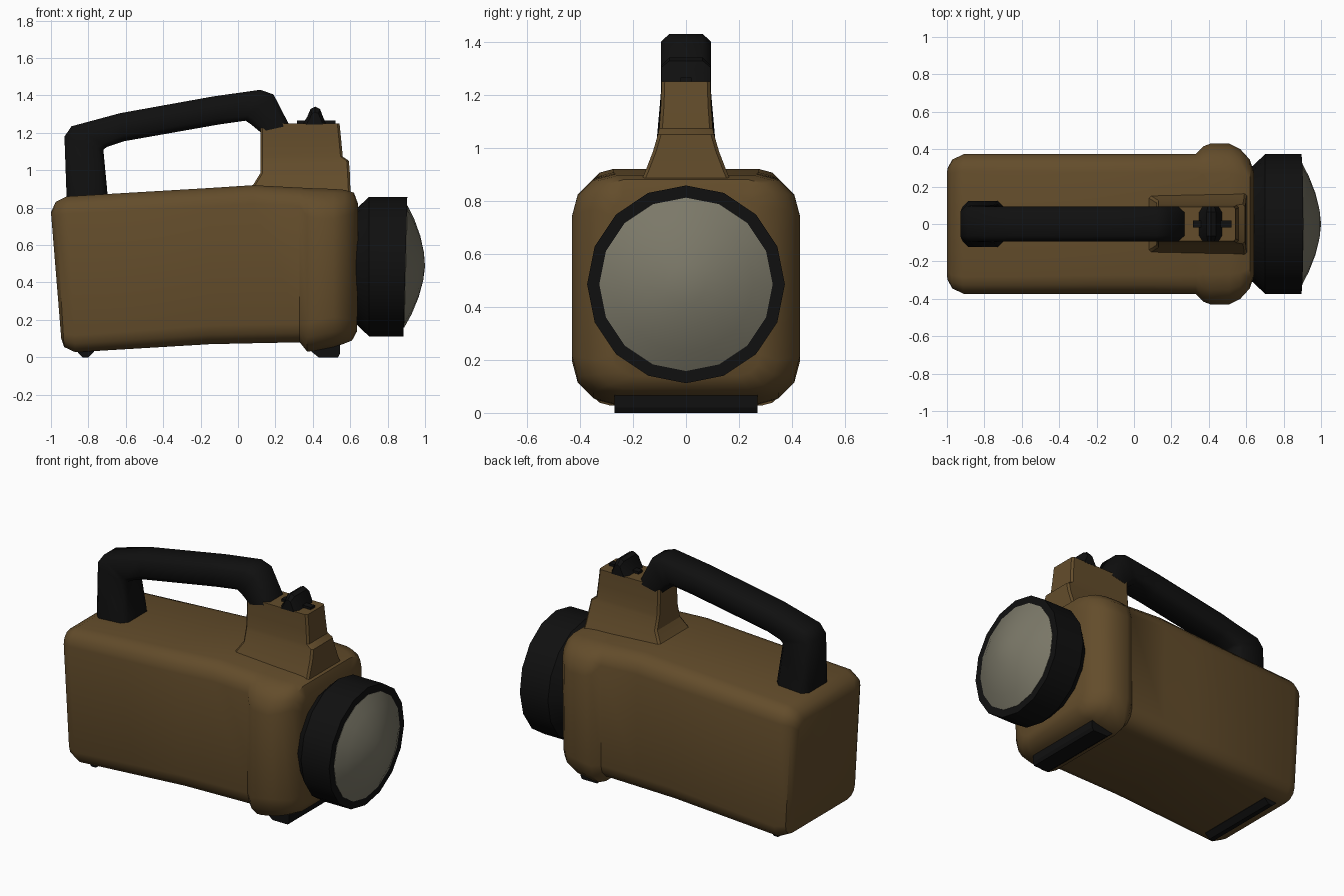
import bpy, bmesh, math

if "Cube" in bpy.data.objects:
    bpy.data.objects.remove(bpy.data.objects["Cube"])


def material(name, rgb):
    m = bpy.data.materials.new(name)
    m.diffuse_color = (*rgb, 1)
    m.use_nodes = True
    m.node_tree.nodes["Principled BSDF"].inputs["Base Color"].default_value = m.diffuse_color
    return m


BROWN = material("brown_plastic", (0.125, 0.073, 0.024))
BLACK = material("black_rubber", (0.005, 0.005, 0.005))
GLASS = material("grey_glass", (0.20, 0.19, 0.14))


def loft(name, rings, mat, angle=35, caps=True):
    """Skin a list of closed rings that all have the same point count."""
    bm = bmesh.new()
    vs = [[bm.verts.new(p) for p in r] for r in rings]
    n = len(rings[0])
    for a, b in zip(vs, vs[1:]):
        for i in range(n):
            j = (i + 1) % n
            bm.faces.new((a[i], a[j], b[j], b[i]))
    if caps:
        bm.faces.new(vs[0])
        bm.faces.new(vs[-1])
    bmesh.ops.remove_doubles(bm, verts=bm.verts, dist=1e-5)
    bmesh.ops.recalc_face_normals(bm, faces=bm.faces)
    me = bpy.data.meshes.new(name)
    bm.to_mesh(me)
    bm.free()
    ob = bpy.data.objects.new(name, me)
    bpy.context.collection.objects.link(ob)
    me.materials.append(mat)
    bpy.ops.object.select_all(action='DESELECT')
    ob.select_set(True)
    bpy.context.view_layer.objects.active = ob
    if angle:
        bpy.ops.object.shade_smooth_by_angle(angle=math.radians(angle))
    return ob


def body_ring(xb, xt, hw, zb, zt, r, seg=3):
    """Rounded rectangle in y/z, leaning in x from bottom to top."""
    pts = []
    for k, (sy, sz) in enumerate(((1, 1), (-1, 1), (-1, -1), (1, -1))):
        cy = sy * (hw - r)
        cz = zt - r if sz > 0 else zb + r
        for s in range(seg + 1):
            a = math.radians(90 * k + 90 * s / seg)
            y, z = cy + r * math.cos(a), cz + r * math.sin(a)
            pts.append((xb + (xt - xb) * (z - zb) / (zt - zb), y, z))
    return pts


# Body: main box with a leaning back, then the wider front collar
loft("body", [body_ring(*s) for s in (
    (-0.945, -1.0, 0.30, 0.10, 0.775, 0.05),
    (-0.93, -0.975, 0.345, 0.055, 0.83, 0.07),
    (-0.87, -0.915, 0.373, 0.027, 0.86, 0.09),
    (-0.15, -0.15, 0.375, 0.07, 0.905, 0.10),
    (0.08, 0.08, 0.375, 0.075, 0.92, 0.10),
    (0.33, 0.33, 0.375, 0.08, 0.907, 0.10),
    (0.37, 0.37, 0.415, 0.03, 0.905, 0.15),
    (0.41, 0.41, 0.43, 0.035, 0.903, 0.16),
    (0.51, 0.51, 0.43, 0.055, 0.90, 0.16),
    (0.56, 0.57, 0.40, 0.07, 0.895, 0.14),
    (0.61, 0.62, 0.345, 0.09, 0.88, 0.11),
    (0.637, 0.642, 0.28, 0.14, 0.82, 0.08))], BROWN, 40)


# Neck: stacked rectangles with chamfered corners, flaring into the body
def neck_ring(z, x0, x1, hw, c=0.012):
    return [(x0 + c, -hw, z), (x1 - c, -hw, z), (x1, -hw + c, z), (x1, hw - c, z),
            (x1 - c, hw, z), (x0 + c, hw, z), (x0, hw - c, z), (x0, -hw + c, z)]


loft("switch_neck", [neck_ring(*s) for s in (
    (0.86, 0.03, 0.605, 0.175), (0.92, 0.08, 0.60, 0.15), (0.985, 0.12, 0.598, 0.125),
    (1.05, 0.12, 0.593, 0.106), (1.073, 0.12, 0.56, 0.101),
    (1.16, 0.12, 0.552, 0.095), (1.25, 0.12, 0.543, 0.092))], BROWN, 30)


# Handle: chamfered section swept through outer/inner point pairs
def handle_ring(o, i, hw, c=0.032):
    d = math.dist(o, i)
    t = c / d

    def at(f, y):
        return (o[0] + (i[0] - o[0]) * f, y, o[1] + (i[1] - o[1]) * f)
    return [at(0, -hw + c), at(0, hw - c), at(t, hw), at(1 - t, hw),
            at(1, hw - c), at(1, -hw + c), at(1 - t, -hw), at(t, -hw)]


loft("handle", [handle_ring(*s) for s in (
    ((-0.915, 0.82), (-0.695, 0.83), 0.126),
    ((-0.918, 0.90), (-0.70, 0.90), 0.122),
    ((-0.928, 1.18), (-0.72, 1.11), 0.098),
    ((-0.89, 1.235), (-0.70, 1.125), 0.094),
    ((-0.63, 1.305), (-0.61, 1.155), 0.094),
    ((-0.13, 1.395), (-0.10, 1.245), 0.094),
    ((0.12, 1.43), (0.04, 1.265), 0.094),
    ((0.19, 1.405), (0.07, 1.245), 0.094),
    ((0.275, 1.24), (0.118, 1.205), 0.094))], BLACK, 50)


# Lamp head: 16-sided turned parts about the x axis, front leaning slightly
def turned(name, profile, mat, caps, angle):
    cz = 0.485
    rings = []
    for x, r in profile:
        ring = []
        for k in range(16):
            a = math.tau * k / 16
            z = r * math.sin(a)
            lean = 0.027 * z if x > 0.8 else 0
            ring.append((x + lean, r * math.cos(a), cz + z))
        rings.append(ring)
    return loft(name, rings, mat, angle, caps)


turned("lamp_bezel", ((0.62, 0.30), (0.64, 0.315), (0.70, 0.373), (0.895, 0.373),
                      (0.895, 0.326), (0.885, 0.31)), BLACK, True, 30)
turned("lens", ((0.89, 0.327), (0.897, 0.327), (0.935, 0.255), (0.97, 0.165),
                (0.992, 0.075), (1.0, 0.0)), GLASS, False, 60)


# Parts extruded across y from an x/z profile
def across(name, profile, hw, mat, end=0.0, angle=0):
    cx = sum(p[0] for p in profile) / len(profile)
    z0 = min(p[1] for p in profile)

    def ring(y, f):
        return [(cx + (x - cx) * f, y, z0 + (z - z0) * f) for x, z in profile]
    if end:
        rings = [ring(-hw, 0.7), ring(-hw + end, 1), ring(hw - end, 1), ring(hw, 0.7)]
    else:
        rings = [ring(-hw, 1), ring(hw, 1)]
    return loft(name, rings, mat, angle)


# Switch rocker with its narrow slide plate
across("switch_rocker", ((0.345, 1.245), (0.37, 1.285), (0.388, 1.328), (0.412, 1.34),
                         (0.438, 1.328), (0.455, 1.285), (0.472, 1.245)),
       0.093, BLACK, 0.03, 35)
across("switch_slide", ((0.315, 1.24), (0.315, 1.265), (0.52, 1.265), (0.52, 1.24)),
       0.02, BLACK)

# Feet
across("front_foot", ((0.37, 0.06), (0.395, 0.028), (0.43, 0.0), (0.535, 0.0),
                      (0.545, 0.02), (0.545, 0.075)), 0.27, BLACK)
across("rear_foot", ((-0.87, 0.05), (-0.855, 0.025), (-0.83, 0.0), (-0.80, 0.0),
                     (-0.77, 0.03), (-0.77, 0.05)), 0.27, BLACK)
